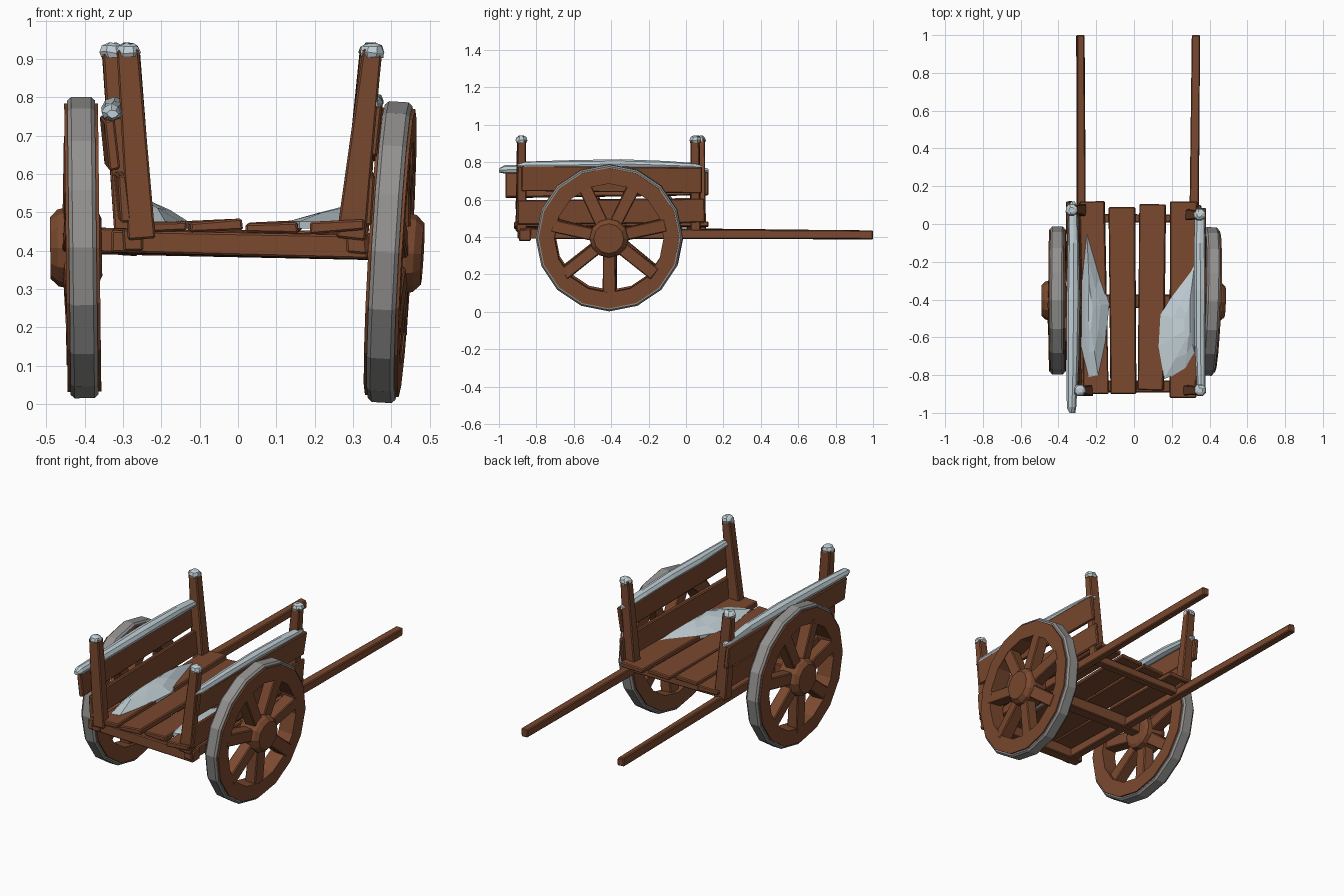
import bpy, bmesh, math, random
from mathutils import Vector, Matrix

if "Cube" in bpy.data.objects:
    bpy.data.objects.remove(bpy.data.objects["Cube"])

random.seed(4)


def material(name, rgb):
    m = bpy.data.materials.new(name)
    m.diffuse_color = (*rgb, 1)
    m.use_nodes = True
    m.node_tree.nodes["Principled BSDF"].inputs["Base Color"].default_value = m.diffuse_color
    return m


WOOD = material("brown_wood", (0.195, 0.066, 0.028))
SNOW = material("pale_snow", (0.53, 0.62, 0.66))
IRON = material("grey_iron", (0.29, 0.285, 0.28))


def finish(name, bm, mat, bevel=0.0):
    bmesh.ops.recalc_face_normals(bm, faces=bm.faces[:])
    if bevel:
        bmesh.ops.bevel(bm, geom=bm.edges[:], offset=bevel, segments=1, affect='EDGES')
    me = bpy.data.meshes.new(name)
    bm.to_mesh(me)
    bm.free()
    me.materials.append(mat)
    ob = bpy.data.objects.new(name, me)
    bpy.context.collection.objects.link(ob)
    return ob


def loft(name, rings, mat, closed=False, bevel=0.0):
    """Skin a list of equal-length point rings; cap the ends unless closed."""
    bm = bmesh.new()
    vs = [[bm.verts.new(p) for p in ring] for ring in rings]
    n = len(vs[0])
    for i in range(len(vs) if closed else len(vs) - 1):
        a, b = vs[i], vs[(i + 1) % len(vs)]
        for j in range(n):
            bm.faces.new((a[j], a[(j + 1) % n], b[(j + 1) % n], b[j]))
    if not closed:
        bm.faces.new(vs[0])
        bm.faces.new(vs[-1])
    return finish(name, bm, mat, bevel)


def beam(name, p0, p1, w, h, roll=0.0, taper=1.0, mat=WOOD, bevel=0.005, rough=0.004):
    """Hand-hewn box from p0 to p1, w across and h high."""
    p0, p1 = Vector(p0), Vector(p1)
    d = (p1 - p0).normalized()
    ref = Vector((0, 1, 0)) if abs(d.z) > 0.8 else Vector((0, 0, 1))
    side = d.cross(ref).normalized()
    up = side.cross(d)
    rot = Matrix.Rotation(roll, 3, d)
    side, up = rot @ side, rot @ up
    rings = []
    for p, s in ((p0, 1), (p1, taper)):
        rings.append([p + side * (a * w * s / 2 + random.uniform(-rough, rough))
                      + up * (b * h * s / 2 + random.uniform(-rough, rough))
                      for a, b in ((-1, -1), (1, -1), (1, 1), (-1, 1))])
    return loft(name, rings, mat, bevel=bevel)


def lathe(name, profile, sides, mat, closed):
    """Revolve (x, radius) points around the x axis."""
    rings = [[(x, r * math.cos(t), r * math.sin(t))
              for t in (2 * math.pi * j / sides for j in range(sides))] for x, r in profile]
    return loft(name, rings, mat, closed)


# Wheels: iron tyre, wooden rim, hub and seven spokes
def wheel(tag, s, centre, tilt, yaw):
    parts = [
        lathe(tag + "_tyre", [(-.036, .372), (-.036, .384), (-.026, .393), (.026, .393),
                              (.036, .384), (.036, .372)], 16, IRON, True),
        lathe(tag + "_rim", [(-.044, .292), (-.044, .376), (.044, .376), (.044, .292)],
              16, WOOD, True),
        lathe(tag + "_hub", [(-s * .05, .075), (-s * .04, .095), (s * .045, .105),
                             (s * .065, .1), (s * .085, .08)], 12, WOOD, False)]
    for i in range(7):
        a = math.radians(-90 + i * 360 / 7)
        c, sn = math.cos(a), math.sin(a)
        k = s * .018
        parts.append(beam(tag + "_spoke", (k, .06 * c, .06 * sn), (k * .5, .31 * c, .31 * sn),
                          .066, .066, taper=1.05))
        # spokes lying near the horizontal and vertical share the same square section
    m = (Matrix.Translation(centre) @ Matrix.Rotation(yaw, 4, 'Z')
         @ Matrix.Rotation(tilt, 4, 'Y'))
    for p in parts:
        p.matrix_world = m


wheel("left_wheel", -1, (-.405, -.405, .408), -.012, 0)
wheel("right_wheel", 1, (.397, -.41, .396), .058, -.035)

# Axle and cross bars under the bed
beam("axle", (-.37, -.41, .425), (.38, -.41, .41), .07, .065)
beam("front_cross_bar", (-.33, -.86, .425), (.34, -.86, .408), .06, .062)
beam("rear_cross_bar", (-.29, .03, .43), (.32, .03, .43), .045, .05)

# Long shafts running under the bed and out to the back
beam("left_shaft", (-.275, -.9, .427), (-.282, 1.0, .41), .052, .054, taper=.85)
beam("right_shaft", (.307, -.9, .42), (.327, 1.0, .41), .052, .054, taper=.85)

# Bed planks
for x0, x1, w, y0, y1, z in ((-.2, -.222, .13, -.9, .12, .462), (-.056, -.064, .135, -.9, .09, .464),
                             (.086, .1, .14, -.88, .105, .46), (.26, .262, .145, -.92, .12, .462)):
    beam("bed_plank", (x0, y0, z), (x1, y1, z + .004), w, .028, roll=random.uniform(-.04, .04))

# Leaning corner posts with snow caps
for tag, x0, x1, y in (("front_left", -.25, -.287, -.88), ("rear_left", -.285, -.328, .075),
                       ("front_right", .295, .35, -.88), ("rear_right", .305, .348, .05)):
    beam(tag + "_post", (x0, y, .43), (x1, y, .925), .07, .058, taper=.78)
    loft(tag + "_post_cap", [[(x1 + r * math.cos(t) + random.uniform(-.003, .003),
                               y + r * math.sin(t), z + random.uniform(-.003, .003))
                              for t in (math.pi * (j + .5) / 4 for j in range(8))]
                             for r, z in ((.029, .905), (.034, .917), (.028, .933), (.014, .941))],
         SNOW)

# Side boards: a lower and an upper one each side
beam("left_lower_board", (-.297, -.91, .535), (-.307, .1, .545), .026, .125, roll=-.1)
beam("left_upper_board", (-.33, -.965, .675), (-.34, .12, .69), .026, .13, roll=-.1)
beam("right_lower_board", (.34, -.9, .53), (.343, .1, .54), .024, .13, roll=.1)
beam("right_upper_board", (.358, -.88, .715), (.36, .085, .705), .024, .135, roll=.1)


# Snow rolls lying along the top boards
def snow_roll(name, stations):
    loft(name, [[(x + rx * math.cos(t) + random.uniform(-.003, .003), y,
                  z + rz * math.sin(t) + random.uniform(-.002, .002))
                 for t in (math.pi * j / 4 for j in range(8))]
                for x, y, z, rx, rz in stations], SNOW)


snow_roll("left_snow_roll", [(-.328, -1.0, .757, .014, .01), (-.33, -.97, .76, .027, .023),
                             (-.325, -.75, .765, .03, .026), (-.32, -.4, .772, .034, .028),
                             (-.322, -.1, .768, .031, .026), (-.325, .09, .758, .024, .018),
                             (-.325, .12, .755, .01, .008)])
snow_roll("right_snow_roll", [(.355, -.9, .782, .012, .008), (.355, -.86, .785, .025, .02),
                              (.35, -.6, .787, .031, .024), (.35, -.35, .79, .031, .024),
                              (.35, -.1, .785, .03, .022), (.35, .05, .778, .026, .018),
                              (.35, .085, .775, .01, .008)])


# Snow drifts on the bed against the side boards
def drift(name, outline, crest, height):
    rings = []
    for k, z in ((0, .458), (0, .476), (.45, .476 + height * .6), (.85, .476 + height)):
        rings.append([(x + (crest[0] - x) * k, y + (crest[1] - y) * k * .8,
                       z + (random.uniform(-.006, .006) if k else 0)) for x, y in outline])
    loft(name, rings, SNOW)


drift("left_drift", [(-.25, -.04), (-.18, -.28), (-.13, -.42), (-.15, -.62), (-.19, -.8),
                     (-.24, -.81), (-.28, -.65), (-.275, -.3)], (-.235, -.45), .05)
drift("right_drift", [(.325, -.18), (.2, -.38), (.14, -.48), (.13, -.65), (.16, -.82),
                      (.27, -.78), (.325, -.7)], (.29, -.52), .035)
